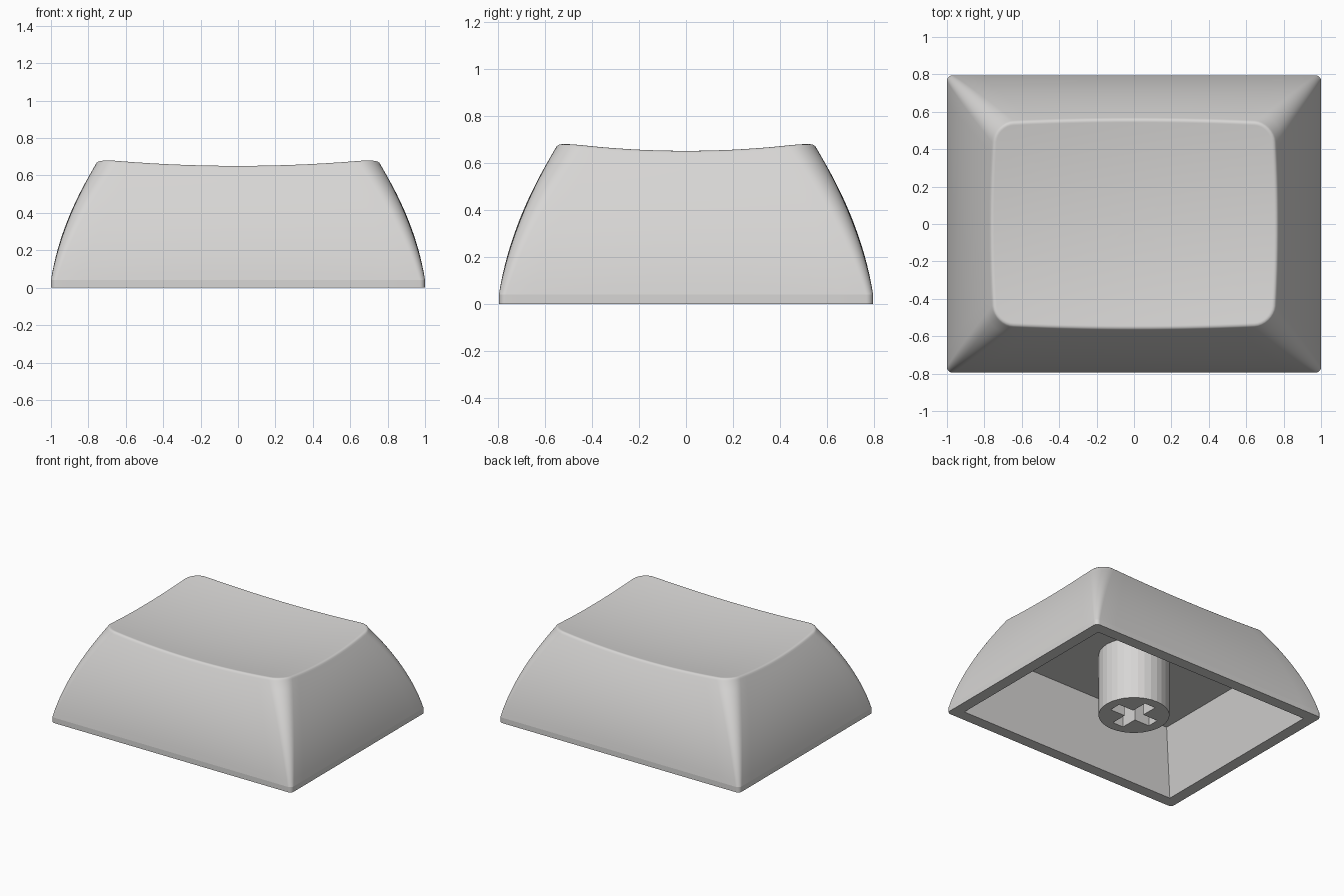
import bpy, bmesh, math

if "Cube" in bpy.data.objects:
    bpy.data.objects.remove(bpy.data.objects["Cube"])

plastic = bpy.data.materials.new("light_grey_plastic")
plastic.diffuse_color = (0.68, 0.67, 0.66, 1)
plastic.use_nodes = True
plastic.node_tree.nodes["Principled BSDF"].inputs["Base Color"].default_value = plastic.diffuse_color

HX, HY = 1.0, 0.795      # half footprint
SKIRT = 0.04             # straight band at the base
INSET = 0.246            # how far the corners lean in
BOW = 0.02               # outward bow of the top sides
ROOF = 0.47              # height of the cavity roof


def dish(x, y):
    """Height of the hollowed top surface."""
    return 0.612 + 0.069 * x * x + 0.13 * y * y


def outline(hx, hy, r, bulge=0.0, arc=8, side=14):
    """Rounded rectangle, counter-clockwise, with slightly bowed sides."""
    corners = [(1, 1), (-1, 1), (-1, -1), (1, -1)]
    pts = []
    for k, (sx, sy) in enumerate(corners):
        cx, cy = sx * (hx - r), sy * (hy - r)
        for i in range(arc + 1):
            a = math.pi / 2 * (k + i / arc)
            pts.append((cx + r * math.cos(a), cy + r * math.sin(a)))
        nx, ny = corners[(k + 1) % 4]
        a = math.pi / 2 * (k + 1)
        x0, y0 = pts[-1]
        x1, y1 = nx * (hx - r) + r * math.cos(a), ny * (hy - r) + r * math.sin(a)
        pts += [(x0 + (x1 - x0) * i / side, y0 + (y1 - y0) * i / side) for i in range(1, side)]
    return [(x + bulge * x / hx * (1 - (y / hy) ** 2),
             y + bulge * y / hy * (1 - (x / hx) ** 2)) for x, y in pts]


def add_ring(bm, pts):
    return [bm.verts.new(p) for p in pts]


def bridge(bm, a, b):
    n = len(a)
    for i in range(n):
        j = (i + 1) % n
        bm.faces.new((a[i], a[j], b[j], b[i]))


def fill_between(bm, *rings):
    """Flat face between an outer loop and an inner loop."""
    edges = []
    for ring in rings:
        for i, v in enumerate(ring):
            w = ring[(i + 1) % len(ring)]
            edges.append(bm.edges.get((v, w)) or bm.edges.new((v, w)))
    bmesh.ops.triangle_fill(bm, edges=edges, use_beauty=True)


def finish(bm, name, smooth):
    bmesh.ops.recalc_face_normals(bm, faces=bm.faces[:])
    mesh = bpy.data.meshes.new(name)
    bm.to_mesh(mesh)
    bm.free()
    mesh.materials.append(plastic)
    obj = bpy.data.objects.new(name, mesh)
    bpy.context.collection.objects.link(obj)
    if smooth:
        bpy.ops.object.select_all(action='DESELECT')
        obj.select_set(True)
        bpy.context.view_layer.objects.active = obj
        bpy.ops.object.shade_smooth_by_angle(angle=math.radians(35), keep_sharp_edges=True)
    return obj


# Key shell: curved walls, rounded rim, dished top, hollow underside
bm = bmesh.new()
rim = outline(HX - INSET, HY - INSET, 0.11, BOW)
bottom = add_ring(bm, [(x, y, 0) for x, y in outline(HX, HY, 0.03)])
prev = bottom
STEPS = 14
for s in range(STEPS + 1):
    t = s / STEPS
    d = INSET * (0.46 * t + 0.54 * t * t)
    pts = outline(HX - d, HY - d, 0.03 + 0.08 * t, BOW * t)
    ring = add_ring(bm, [(x, y, SKIRT + t * (dish(*q) - 0.018 - SKIRT))
                         for (x, y), q in zip(pts, rim)])
    bridge(bm, prev, ring)
    if s == 0:  # crisp crease above the skirt band
        for i, v in enumerate(ring):
            bm.edges.get((v, ring[(i + 1) % len(ring)])).smooth = False
    prev = ring

# Rounded rim
for inset, drop in ((0.005, 0.009), (0.011, 0.003), (0.02, 0.0), (0.026, 0.0)):
    pts = outline(HX - INSET - inset, HY - INSET - inset, 0.11 - inset, BOW)
    ring = add_ring(bm, [(x, y, dish(x, y) - drop) for x, y in pts])
    bridge(bm, prev, ring)
    prev = ring

# Dished top as shrinking rings closed by a fan
for k in range(9, 0, -1):
    f = k / 10
    ring = add_ring(bm, [(x * f, y * f, dish(x * f, y * f)) for x, y in pts])
    bridge(bm, prev, ring)
    prev = ring
centre = bm.verts.new((0, 0, dish(0, 0)))
for i, v in enumerate(prev):
    bm.faces.new((v, prev[(i + 1) % len(prev)], centre))

# Tapered cavity with a flat roof
square = [(1, 1), (-1, 1), (-1, -1), (1, -1)]
mouth = add_ring(bm, [(x * 0.915, y * 0.71, 0) for x, y in square])
roof = add_ring(bm, [(x * 0.80, y * 0.607, ROOF) for x, y in square])
bridge(bm, mouth, roof)
bm.faces.new(roof)
fill_between(bm, bottom, mouth)
finish(bm, "key_shell", True)

# Round stem with a cross-shaped socket
bm = bmesh.new()
R, SIDES, L, W = 0.242, 32, 0.17, 0.045
circle = [(R * math.cos(2 * math.pi * i / SIDES), R * math.sin(2 * math.pi * i / SIDES))
          for i in range(SIDES)]
cross = []
for k in range(4):
    c, s = round(math.cos(k * math.pi / 2)), round(math.sin(k * math.pi / 2))
    cross += [(c * x - s * y, s * x + c * y) for x, y in ((L, -W), (L, W), (W, W))]
foot = add_ring(bm, [(x, y, 0) for x, y in circle])
head = add_ring(bm, [(x, y, ROOF + 0.005) for x, y in circle])
bridge(bm, foot, head)
bm.faces.new(head)
slot = add_ring(bm, [(x, y, 0) for x, y in cross])
slot_end = add_ring(bm, [(x, y, 0.35) for x, y in cross])
bridge(bm, slot, slot_end)
bm.faces.new(slot_end)
fill_between(bm, foot, slot)
finish(bm, "stem", False)
